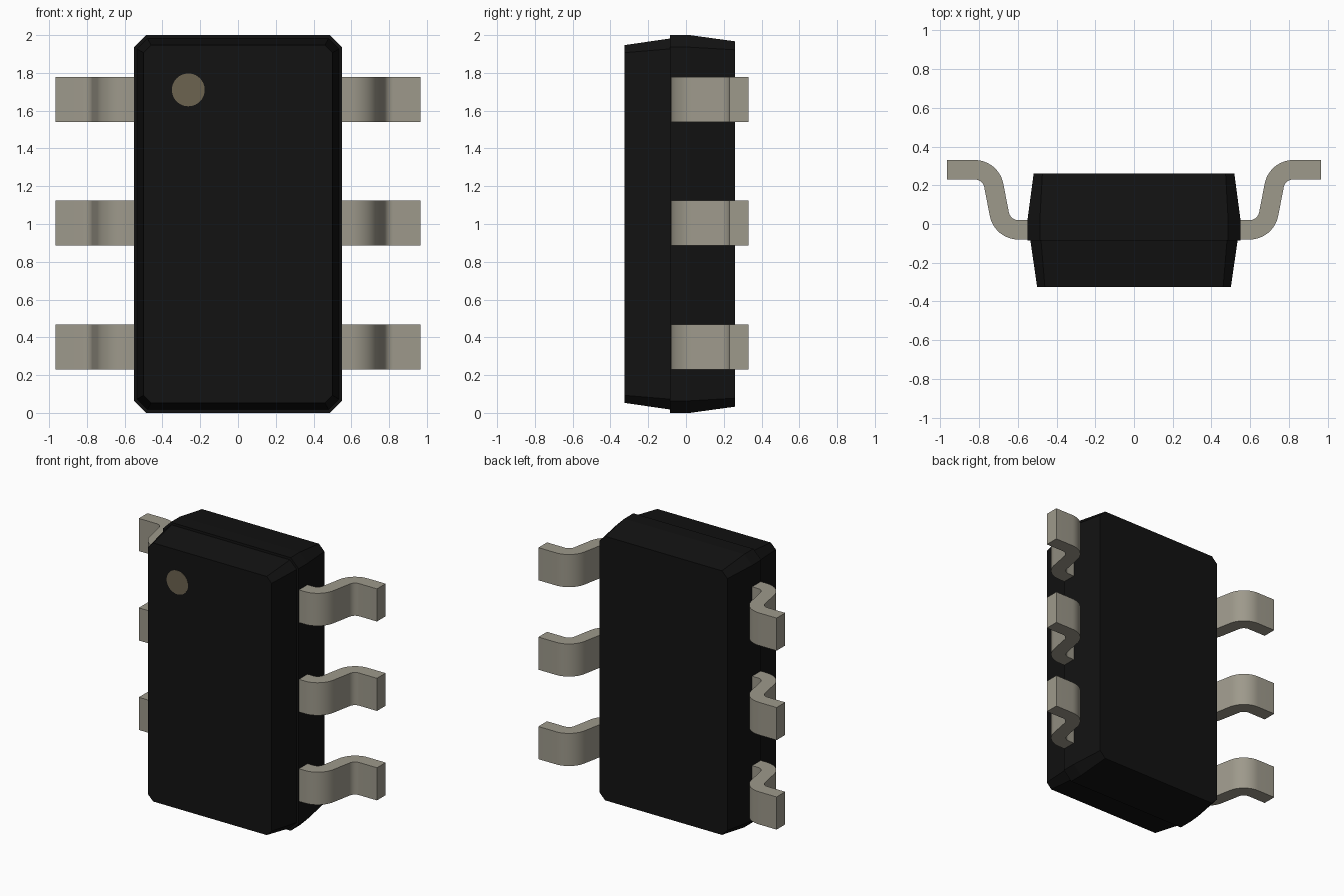
import bpy, bmesh, math

if "Cube" in bpy.data.objects:
    bpy.data.objects.remove(bpy.data.objects["Cube"])


def material(name, rgb):
    m = bpy.data.materials.new(name)
    m.diffuse_color = (*rgb, 1)
    m.use_nodes = True
    m.node_tree.nodes["Principled BSDF"].inputs["Base Color"].default_value = m.diffuse_color
    return m


def finish(bm, name, mat):
    bmesh.ops.recalc_face_normals(bm, faces=bm.faces)
    mesh = bpy.data.meshes.new(name)
    bm.to_mesh(mesh)
    bm.free()
    mesh.materials.append(mat)
    ob = bpy.data.objects.new(name, mesh)
    bpy.context.collection.objects.link(ob)
    return ob


black = material("black_plastic", (0.006, 0.006, 0.006))
metal = material("lead_metal", (0.34, 0.32, 0.26))
tan = material("marker_tan", (0.15, 0.125, 0.08))

# Body: chamfered rectangles (y, half width, half height, chamfer) lofted front to back
sections = [(-0.325, 0.50, 0.947, 0.04), (-0.085, 0.535, 0.982, 0.055),
            (-0.085, 0.55, 1.0, 0.064), (0.02, 0.55, 1.0, 0.064),
            (0.26, 0.518, 0.967, 0.045)]
bm = bmesh.new()
rings = []
for y, w, h, c in sections:
    outline = [(w, h - c), (w - c, h), (c - w, h), (-w, h - c),
               (-w, c - h), (c - w, -h), (w - c, -h), (w, c - h)]
    rings.append([bm.verts.new((x, y, z + 1)) for x, z in outline])
for a, b in zip(rings, rings[1:]):
    for i in range(8):
        j = (i + 1) % 8
        bm.faces.new((a[i], a[j], b[j], b[i]))
bm.faces.new(rings[0])
bm.faces.new(rings[-1])
finish(bm, "body", black)

# Pin one marker: thin disc on the front face
bm = bmesh.new()
ring = [bm.verts.new((-0.263 + 0.087 * math.cos(t), -0.3265, 1.71 + 0.087 * math.sin(t)))
        for t in (math.tau * i / 40 for i in range(40))]
disc = bm.faces.new(ring)
out = bmesh.ops.extrude_face_region(bm, geom=[disc])
for v in out["geom"]:
    if isinstance(v, bmesh.types.BMVert):
        v.co.y += 0.004
finish(bm, "pin_marker", tan)

# Lead: gull-wing profile, inner and outer edges following two bends
BEND, N = math.radians(80), 12
angles = [BEND * i / N for i in range(N + 1)]
c1, c2 = (0.597, 0.07), (0.822, 0.18)
pairs = [((0.53, 0.02), (0.53, -0.08))]
for t in angles:
    pairs.append(tuple((c1[0] + r * math.sin(t), c1[1] - r * math.cos(t)) for r in (0.05, 0.15)))
for t in reversed(angles):
    pairs.append(tuple((c2[0] - r * math.sin(t), c2[1] + r * math.cos(t)) for r in (0.15, 0.05)))
pairs.append(((0.965, 0.33), (0.965, 0.23)))

bm = bmesh.new()
strip = [[bm.verts.new((x, y, 0.23)) for x, y in p] for p in pairs]
for a, b in zip(strip, strip[1:]):
    bm.faces.new((a[0], b[0], b[1], a[1]))
out = bmesh.ops.extrude_face_region(bm, geom=bm.faces[:], use_keep_orig=True)
for v in out["geom"]:
    if isinstance(v, bmesh.types.BMVert):
        v.co.z += 0.239
leads = finish(bm, "leads", metal)

# Three leads per side, mirrored left to right
arr = leads.modifiers.new("row", 'ARRAY')
arr.count = 3
arr.use_relative_offset = False
arr.use_constant_offset = True
arr.constant_offset_displace = (0, 0, 0.655)
leads.modifiers.new("mirror", 'MIRROR').use_mirror_merge = False

bpy.context.view_layer.objects.active = leads
leads.select_set(True)
bpy.ops.object.shade_smooth_by_angle(angle=math.radians(30))
